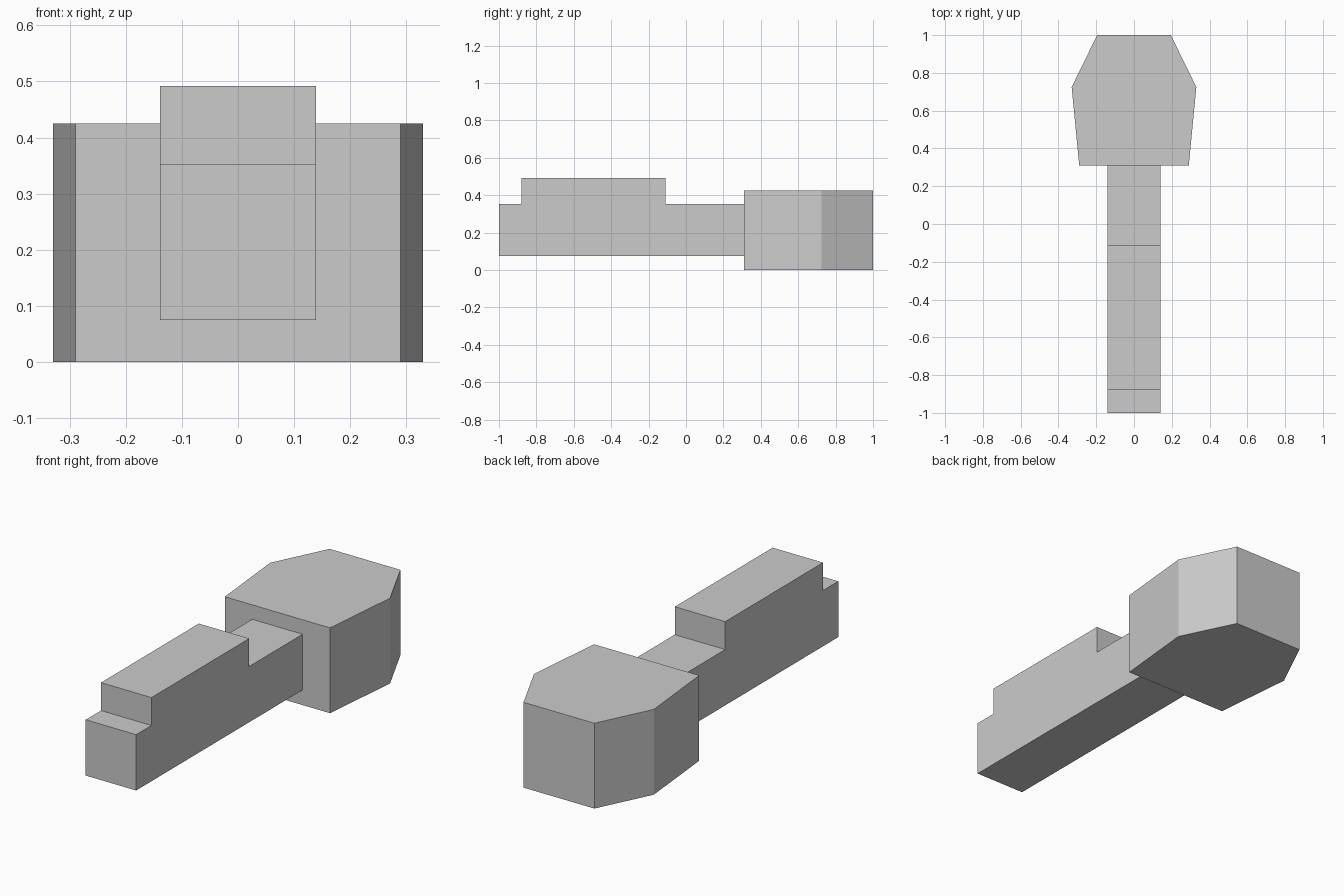
import bpy
import bmesh
from mathutils import Vector

cube = bpy.data.objects.get("Cube")
if cube:
    bpy.data.objects.remove(cube, do_unlink=True)

# Single flat grey
grey = bpy.data.materials.new("plain_grey")
grey.use_nodes = True
colour = (0.6, 0.6, 0.6, 1)
grey.diffuse_color = colour
grey.node_tree.nodes["Principled BSDF"].inputs["Base Color"].default_value = colour


def extrude_profile(name, points, offset):
    """Make a solid by sweeping a flat outline along an offset."""
    bm = bmesh.new()
    face = bm.faces.new([bm.verts.new(p) for p in points])
    swept = bmesh.ops.extrude_face_region(bm, geom=[face], use_keep_orig=True)
    moved = [v for v in swept["geom"] if isinstance(v, bmesh.types.BMVert)]
    bmesh.ops.translate(bm, verts=moved, vec=Vector(offset))
    bmesh.ops.recalc_face_normals(bm, faces=bm.faces[:])
    mesh = bpy.data.meshes.new(name)
    bm.to_mesh(mesh)
    bm.free()
    mesh.materials.append(grey)
    obj = bpy.data.objects.new(name, mesh)
    bpy.context.collection.objects.link(obj)
    return obj


# Six-sided head, outline mirrored across x
half = [(0.29, 0.31), (0.33, 0.725), (0.195, 1.0)]
outline = half + [(-x, y) for x, y in reversed(half)]
extrude_profile("head", [(x, y, 0) for x, y in outline], (0, 0, 0.425))

# Long arm with a raised block, from its side profile
arm_half_width = 0.139
side = [(-1.0, 0.075), (0.31, 0.075), (0.31, 0.353), (-0.11, 0.353),
        (-0.11, 0.492), (-0.88, 0.492), (-0.88, 0.353), (-1.0, 0.353)]
extrude_profile("arm", [(-arm_half_width, y, z) for y, z in side],
                (2 * arm_half_width, 0, 0))
